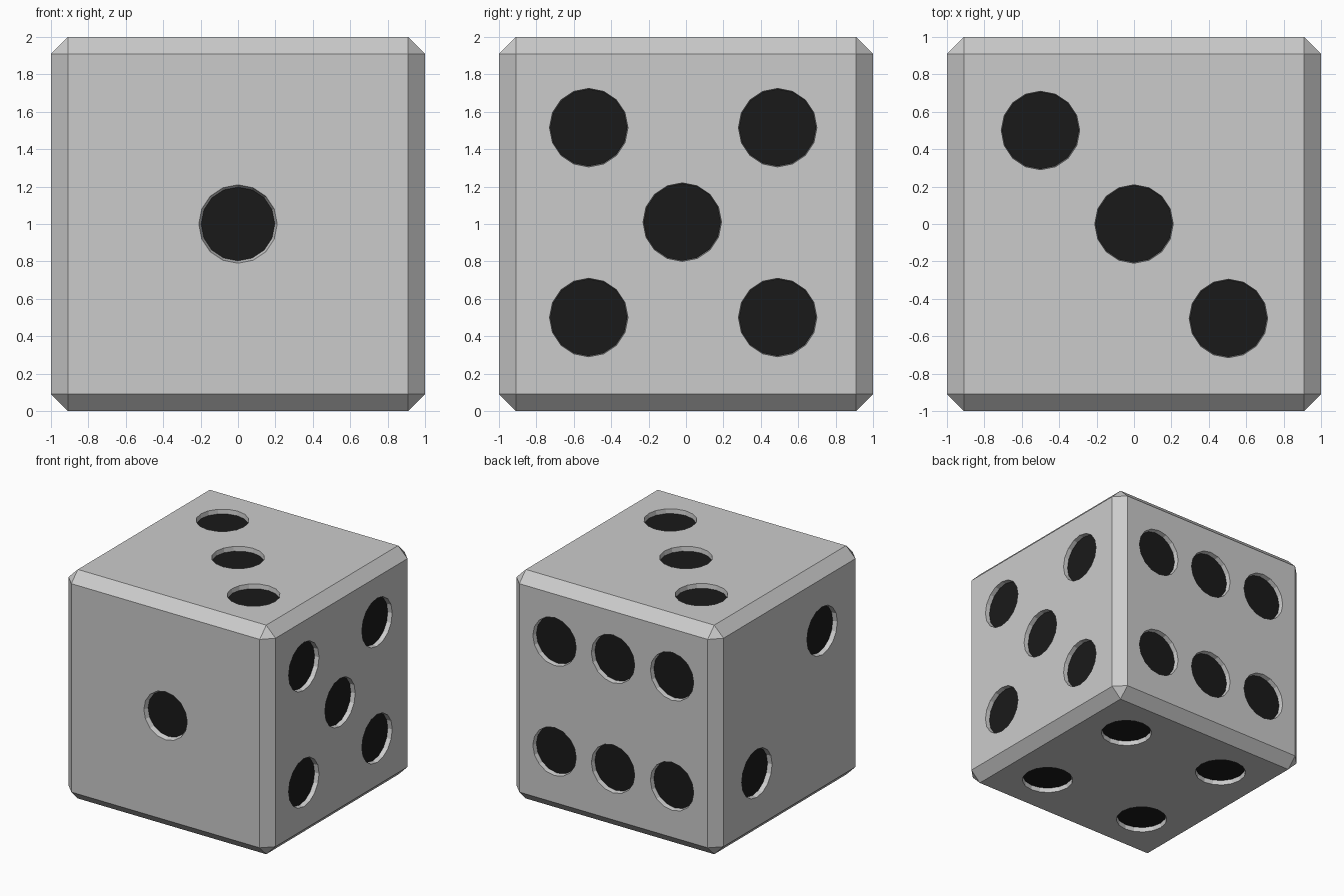
import bpy, bmesh
from mathutils import Vector, Matrix

if "Cube" in bpy.data.objects:
    bpy.data.objects.remove(bpy.data.objects["Cube"])

CENTRE = Vector((0, 0, 1))
BEVEL, DEPTH, RADIUS = 0.09, 0.04, 0.21

# Dots per face: outward normal, floor radius, the two in-plane coordinates
# (remaining axes in x, y, z order, z measured from the ground)
FACES = [
    ((0, -1, 0), 0.197, [(0, 1)]),
    ((-1, 0, 0), 0.204, [(-0.45, 1.455), (0.45, 0.555)]),
    ((0, 0, 1), 0.206, [(-0.5, 0.5), (0, 0), (0.505, -0.505)]),
    ((0, 0, -1), 0.206, [(x, y) for x in (-0.51, 0.51) for y in (-0.51, 0.51)]),
    ((1, 0, 0), 0.206, [(y, z) for y in (-0.52, 0.49) for z in (0.5, 1.515)] + [(-0.02, 1.01)]),
    ((0, 1, 0), 0.204, [(x, z) for x in (-0.565, 0.005, 0.57) for z in (0.535, 1.495)]),
]


def add_object(name, bm):
    mesh = bpy.data.meshes.new(name)
    bm.to_mesh(mesh)
    bm.free()
    obj = bpy.data.objects.new(name, mesh)
    bpy.context.collection.objects.link(obj)
    return obj


# Chamfered cube body
bm = bmesh.new()
bmesh.ops.create_cube(bm, size=2, matrix=Matrix.Translation(CENTRE))
bmesh.ops.bevel(bm, geom=bm.edges[:], offset=BEVEL, segments=1, affect='EDGES')
body = add_object("die_body", bm)

# Slightly tapered 16-sided cutters, one per dot
bm = bmesh.new()
for normal, floor_radius, dots in FACES:
    n = Vector(normal)
    axis = max(range(3), key=lambda i: abs(n[i]))
    rotation = n.to_track_quat('Z', 'Y').to_matrix().to_4x4()
    for dot in dots:
        pos = list(dot)
        pos.insert(axis, CENTRE[axis] + n[axis])
        bmesh.ops.create_cone(bm, cap_ends=True, segments=16,
                              radius1=floor_radius, radius2=2 * RADIUS - floor_radius,
                              depth=2 * DEPTH,
                              matrix=Matrix.Translation(pos) @ rotation)
cutter = add_object("dot_cutters", bm)
cutter.hide_render = True

# Carve the dots and keep the result as the body mesh
cut = body.modifiers.new("dots", 'BOOLEAN')
cut.operation = 'DIFFERENCE'
cut.solver = 'EXACT'
cut.object = cutter
graph = bpy.context.evaluated_depsgraph_get()
carved = bpy.data.meshes.new_from_object(body.evaluated_get(graph))
body.modifiers.clear()
body.data = carved
bpy.data.objects.remove(cutter)

# Black floors: the faces lying just below the outer sides
carved.materials.clear()
for name, colour in (("body_grey", (0.8, 0.8, 0.8, 1)), ("dot_black", (0.01, 0.01, 0.01, 1))):
    mat = bpy.data.materials.new(name)
    mat.diffuse_color = colour
    mat.use_nodes = True
    mat.node_tree.nodes["Principled BSDF"].inputs["Base Color"].default_value = mat.diffuse_color
    carved.materials.append(mat)
for face in carved.polygons:
    height = (face.center - CENTRE).dot(face.normal)
    face.material_index = int(0.9 < height < 0.98)
